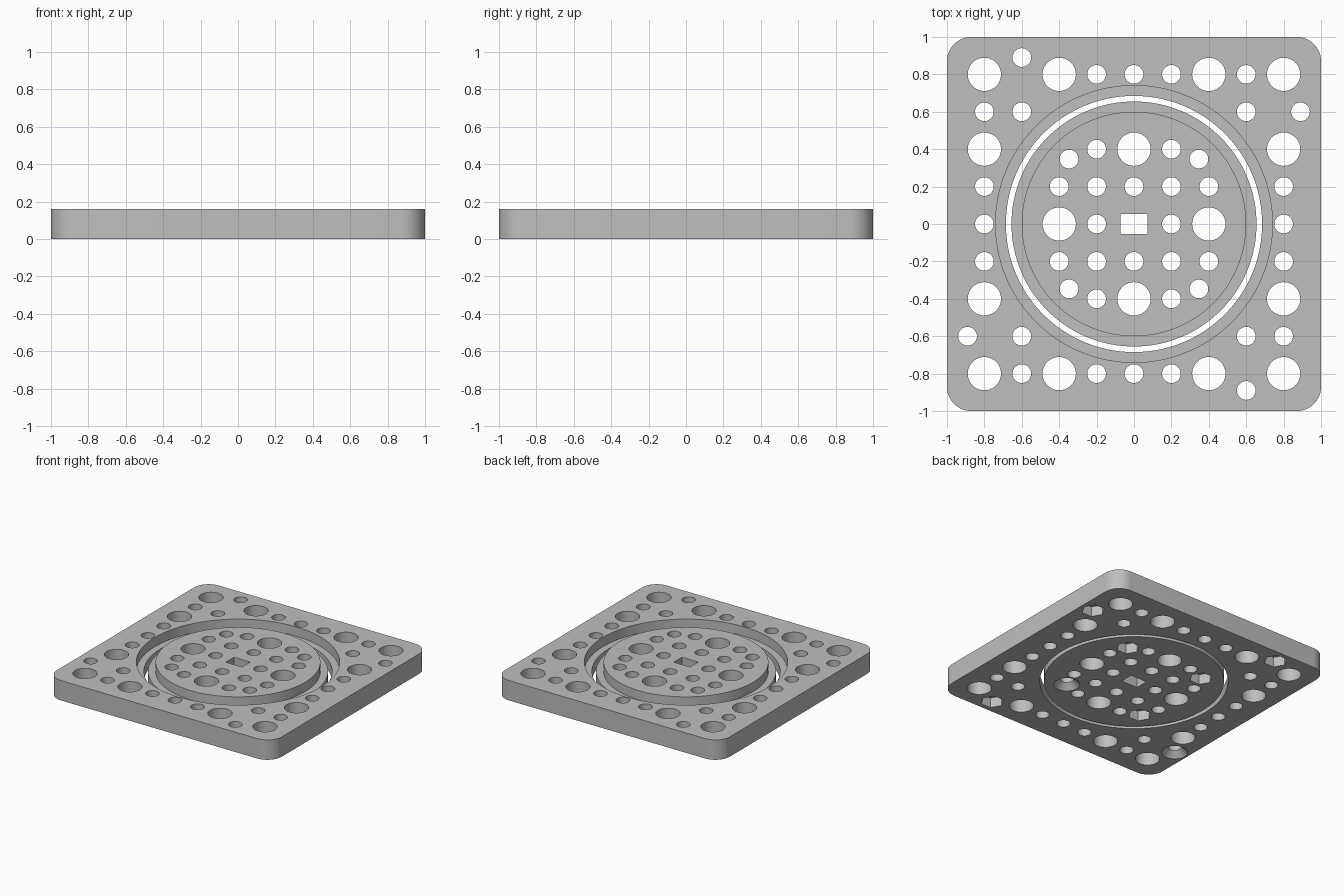
import bpy, bmesh, math
from mathutils import Matrix, Vector

cube = bpy.data.objects.get("Cube")
if cube:
    bpy.data.objects.remove(cube, do_unlink=True)

THICK = 0.16      # plate thickness
STEP = 0.085      # height of the groove floor
SMALL, BIG = 0.05, 0.089

grey = bpy.data.materials.new("light_grey")
grey.use_nodes = True
grey.diffuse_color = (0.52, 0.52, 0.52, 1)
grey.node_tree.nodes["Principled BSDF"].inputs["Base Color"].default_value = (0.52, 0.52, 0.52, 1)


def make_object(name, bm):
    mesh = bpy.data.meshes.new(name)
    bmesh.ops.recalc_face_normals(bm, faces=bm.faces)
    bm.to_mesh(mesh)
    bm.free()
    mesh.materials.append(grey)
    obj = bpy.data.objects.new(name, mesh)
    bpy.context.collection.objects.link(obj)
    return obj


def add_cone(bm, x, y, z0, z1, r0, r1, sides=40, turn=0.0):
    """Upright cylinder, prism or cone from z0 to z1."""
    place = Matrix.Translation((x, y, (z0 + z1) / 2)) @ Matrix.Rotation(turn, 4, "Z")
    bmesh.ops.create_cone(bm, cap_ends=True, segments=sides, radius1=r0,
                          radius2=r1, depth=z1 - z0, matrix=place)


def add_hole(bm, x, y, r):
    add_cone(bm, x, y, -0.1, THICK + 0.1, r, r)


def add_pocket(bm, x, y, countersunk):
    """Underside recess: a screw countersink or a hexagonal nut pocket."""
    if countersunk:
        add_cone(bm, x, y, -0.01, 0.055, 0.105, 0.04)
    else:
        add_cone(bm, x, y, -0.05, 0.08, 0.085, 0.085, 6, math.pi / 2)


def stepped_round(low_r, high_r, z0, z1):
    """Round solid with one radius below the groove floor and another above."""
    bm = bmesh.new()
    profile = [(0, z0), (low_r, z0), (low_r, STEP), (high_r, STEP), (high_r, z1), (0, z1)]
    verts = [bm.verts.new((r, 0, z)) for r, z in profile]
    edges = [bm.edges.new(pair) for pair in zip(verts, verts[1:])]
    bmesh.ops.spin(bm, geom=verts + edges, axis=(0, 0, 1), cent=(0, 0, 0),
                   angle=math.tau, steps=128)
    bmesh.ops.remove_doubles(bm, verts=bm.verts, dist=1e-5)
    return bm


def cut(obj, name, bm):
    """Subtract the cutter from the object and bake the result."""
    cutter = make_object(name, bm)
    cutter.hide_render = True
    mod = obj.modifiers.new(name, "BOOLEAN")
    mod.operation, mod.solver, mod.object = "DIFFERENCE", "EXACT", cutter
    bpy.context.view_layer.update()
    baked = bpy.data.meshes.new_from_object(
        obj.evaluated_get(bpy.context.evaluated_depsgraph_get()))
    obj.modifiers.clear()
    obj.data = baked
    bpy.data.objects.remove(cutter, do_unlink=True)


def quarter_turns(x, y):
    for _ in range(4):
        yield x, y
        x, y = -y, x


# Square frame with rounded corners
bm = bmesh.new()
bmesh.ops.create_cube(bm, size=1, matrix=Matrix.Translation((0, 0, THICK / 2))
                      @ Matrix.Diagonal((2, 2, THICK, 1)))
corners = [e for e in bm.edges if abs((e.verts[0].co - e.verts[1].co).z) > 0.1]
bmesh.ops.bevel(bm, geom=corners, offset=0.13, segments=12, profile=0.5, affect="EDGES")
frame = make_object("square_frame", bm)

# Stepped opening for the disc
cut(frame, "opening_cutter", stepped_round(0.685, 0.74, -0.1, THICK + 0.1))

# Frame holes, repeated every quarter turn
bm = bmesh.new()
for start in ((0.8, 0.8), (0.8, 0.4), (0.8, -0.4)):
    for x, y in quarter_turns(*start):
        add_hole(bm, x, y, BIG)
for start in ((0.8, 0.2), (0.8, 0), (0.8, -0.2), (0.6, 0.6), (0.6, 0.8), (0.89, 0.6)):
    for x, y in quarter_turns(*start):
        add_hole(bm, x, y, SMALL)
cut(frame, "frame_hole_cutter", bm)

# Frame underside pockets
bm = bmesh.new()
for x, y in quarter_turns(0.89, 0.6):
    add_pocket(bm, x, y, x < 0 and y < 0)
cut(frame, "frame_pocket_cutter", bm)

# Central disc with a lower flange
disc = make_object("center_disc", stepped_round(0.655, 0.6, 0, THICK))

# Disc holes and the rectangular middle slot
bm = bmesh.new()
for x, y in quarter_turns(0.4, 0):
    add_hole(bm, x, y, BIG)
for start in ((0.2, 0), (0.2, 0.2), (0.4, 0.2), (0.4, -0.2), (0.347, 0.347)):
    for x, y in quarter_turns(*start):
        add_hole(bm, x, y, SMALL)
bmesh.ops.create_cube(bm, size=1, matrix=Matrix.Diagonal((0.145, 0.105, 1, 1)))
cut(disc, "disc_hole_cutter", bm)

# Disc underside pockets
bm = bmesh.new()
for x, y in quarter_turns(0.347, 0.347):
    add_pocket(bm, x, y, x > 0 and y < 0)
cut(disc, "disc_pocket_cutter", bm)

# Smooth round walls, keep rims sharp
for obj in (frame, disc):
    bpy.ops.object.select_all(action="DESELECT")
    obj.select_set(True)
    bpy.context.view_layer.objects.active = obj
    bpy.ops.object.shade_smooth_by_angle(angle=math.radians(30))
